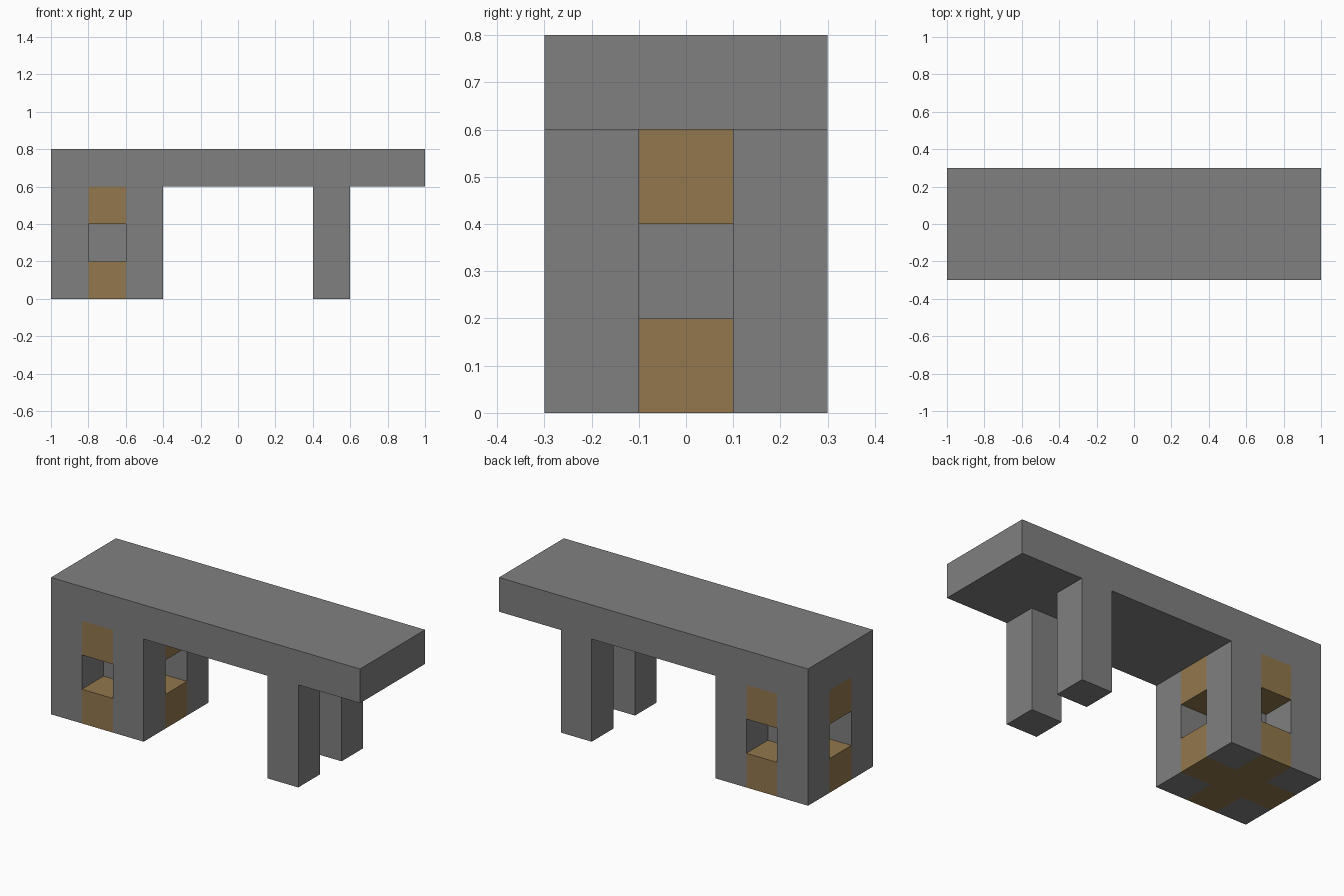
import bpy
import bmesh

cube = bpy.data.objects.get("Cube")
if cube:
    bpy.data.objects.remove(cube, do_unlink=True)

U = 0.2          # block size
PIER_X = -0.7    # centre of the square pier
LEG_X = 0.5      # centre of the leg pair


def material(name, rgb):
    mat = bpy.data.materials.new(name)
    mat.use_nodes = True
    color = (*rgb, 1)
    mat.diffuse_color = color
    mat.node_tree.nodes["Principled BSDF"].inputs["Base Color"].default_value = color
    return mat


stone = material("grey stone", (0.216, 0.216, 0.216))
wood = material("brown wood", (0.287, 0.184, 0.074))


def prism(name, outline, z0, z1, mat):
    """Extrude a flat outline upward from z0 to z1."""
    bm = bmesh.new()
    base = bm.faces.new([bm.verts.new((x, y, z0)) for x, y in outline])
    top = bmesh.ops.extrude_face_region(bm, geom=[base], use_keep_orig=True)["geom"]
    bmesh.ops.translate(bm, vec=(0, 0, z1 - z0),
                        verts=[g for g in top if isinstance(g, bmesh.types.BMVert)])
    bmesh.ops.recalc_face_normals(bm, faces=bm.faces)
    mesh = bpy.data.meshes.new(name)
    bm.to_mesh(mesh)
    bm.free()
    mesh.materials.append(mat)
    obj = bpy.data.objects.new(name, mesh)
    bpy.context.collection.objects.link(obj)
    return obj


def rect(cx, cy, w, d):
    return [(cx + sx * w / 2, cy + sy * d / 2)
            for sx, sy in ((-1, -1), (1, -1), (1, 1), (-1, 1))]


def cross(cx, cy):
    """Plus-shaped outline, three blocks across."""
    a, b = U / 2, 1.5 * U
    quarter = [(a, -b), (a, -a), (b, -a)]
    points = []
    for _ in range(4):
        points += quarter
        quarter = [(-y, x) for x, y in quarter]
    return [(cx + x, cy + y) for x, y in points]


# Table top
prism("slab", rect(0, 0, 2, 3 * U), 3 * U, 4 * U, stone)

# Legs and pier corner posts, in front and back pairs
for side, y in (("front", -U), ("back", U)):
    prism(side + "_leg", rect(LEG_X, y, U, U), 0, 3 * U, stone)
    for hand, dx in (("right", -U), ("left", U)):
        prism(f"pier_post_{side}_{hand}", rect(PIER_X + dx, y, U, U), 0, 3 * U, stone)

# Wooden crosses below and above the four window recesses
prism("lower_wood_cross", cross(PIER_X, 0), 0, U, wood)
prism("upper_wood_cross", cross(PIER_X, 0), 2 * U, 3 * U, wood)

# Stone core behind the windows
prism("pier_core", rect(PIER_X, 0, U, U), U, 2 * U, stone)
